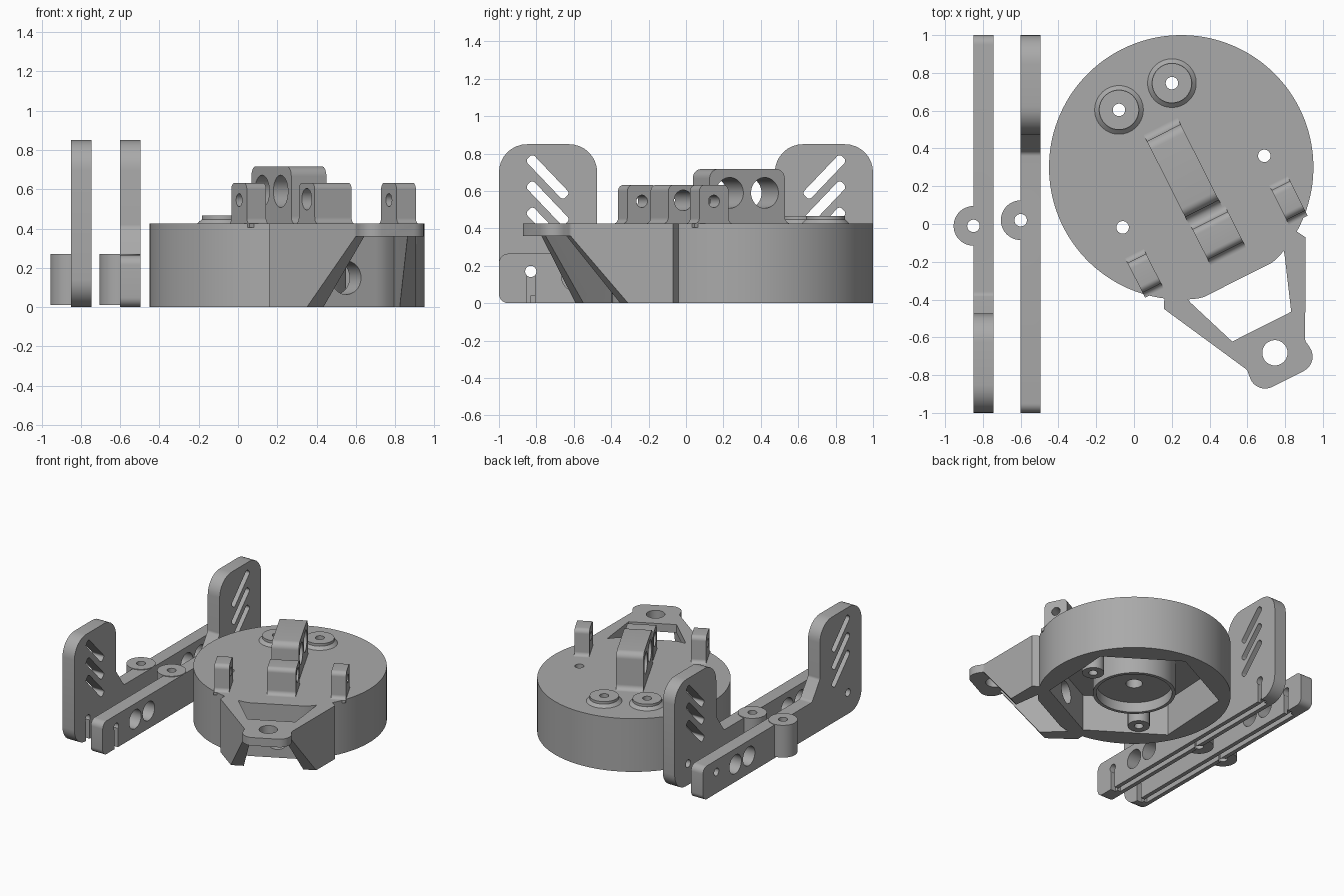
import bpy, bmesh
from math import sin, cos, tan, pi, radians
from mathutils import Matrix, Vector

if "Cube" in bpy.data.objects:
    bpy.data.objects.remove(bpy.data.objects["Cube"])

gray = bpy.data.materials.new("matte gray")
gray.use_nodes = True
gray.diffuse_color = (0.4, 0.4, 0.4, 1)
gray.node_tree.nodes["Principled BSDF"].inputs["Base Color"].default_value = (0.4, 0.4, 0.4, 1)


def circle(x, y, r, n=48):
    return [(x + r * cos(2 * pi * i / n), y + r * sin(2 * pi * i / n)) for i in range(n)]


def rounded(corners, steps=8):
    """Polygon from (x, y, radius) corners, each corner filleted."""
    out = []
    for i, (x, y, r) in enumerate(corners):
        p = Vector((x, y))
        if r == 0:
            out.append((x, y))
            continue
        a = (Vector(corners[i - 1][:2]) - p).normalized()
        b = (Vector(corners[(i + 1) % len(corners)][:2]) - p).normalized()
        half = a.angle(b) / 2
        centre = p + (a + b).normalized() * (r / sin(half))
        start = p + a * (r / tan(half)) - centre
        turn = start.angle_signed(p + b * (r / tan(half)) - centre)
        for k in range(steps + 1):
            q = start @ Matrix.Rotation(turn * k / steps, 2)
            if (start @ Matrix.Rotation(turn, 2) - (p + b * (r / tan(half)) - centre)).length > 1e-3:
                q = start @ Matrix.Rotation(-turn * k / steps, 2)
            out.append(tuple(centre + q))
    return out


def prism(name, pts, t0, t1, axis="Z", taper=1.0):
    """Extrude an outline along Z (x, y outline) or X (y, z outline)."""
    bm = bmesh.new()
    mid = sum((Vector(p) for p in pts), Vector((0, 0))) / len(pts)
    rings = []
    for t, s in ((t0, 1), (t1, taper)):
        ring = [mid + (Vector(p) - mid) * s for p in pts]
        rings.append([bm.verts.new((a, b, t) if axis == "Z" else (t, a, b)) for a, b in ring])
    n = len(pts)
    bm.faces.new(rings[0])
    bm.faces.new(rings[1])
    for i in range(n):
        j = (i + 1) % n
        bm.faces.new((rings[0][i], rings[0][j], rings[1][j], rings[1][i]))
    bmesh.ops.recalc_face_normals(bm, faces=bm.faces)
    mesh = bpy.data.meshes.new(name)
    bm.to_mesh(mesh)
    bm.free()
    mesh.materials.append(gray)
    obj = bpy.data.objects.new(name, mesh)
    bpy.context.collection.objects.link(obj)
    return obj


def combine(obj, tools, operation="DIFFERENCE"):
    for tool in tools:
        mod = obj.modifiers.new("combine", "BOOLEAN")
        mod.operation, mod.solver, mod.object = operation, "EXACT", tool
        bpy.context.view_layer.objects.active = obj
        bpy.ops.object.modifier_apply(modifier=mod.name)
        bpy.data.objects.remove(tool)


def hole(x, y, r, z0=-0.1, z1=1.0, axis="Z"):
    return prism("cutter", circle(x, y, r), z0, z1, axis)


TOP = 0.425
parts = []

# Round housing with one flat side, built in its own frame
housing = prism("housing", [(x, max(y, -0.667)) for x, y in circle(0, 0, 0.70, 128)], 0, TOP)
hexagon = circle(0, 0, 0.62, 6)
combine(housing, [prism("pocket", hexagon, -0.1, 0.29)])
parts.append(housing)

# Arm with two sloping legs and a bolt eye
half = [(0.39, -0.575, 0), (0.42, -0.627, 0), (0.172, -1.115, 0.03), (0.19, -1.255, 0.085)]
outline = half + [(-x, y, r) for x, y, r in reversed(half)]
arm = prism("arm", rounded(outline), 0, TOP)
window = [(0.277, -0.667), (0.175, -0.945), (-0.175, -0.945), (-0.277, -0.667)]
window_back = [(0.31, -0.5), (0.31, -0.56), *window, (-0.31, -0.56), (-0.31, -0.5)]
under = [(0.277, -0.667), (0.06, -1.3), (-0.06, -1.3), (-0.277, -0.667)]
slope = [(-0.84, 0), (-1.115, 0.36), (-1.4, 0.36), (-1.4, -0.1), (-0.764, -0.1)]
combine(arm, [prism("window_cutter", window_back, -0.1, 0.6),
              prism("under_cutter", under, -0.1, 0.36),
              prism("slope_cutter", slope, -0.6, 0.6, "X"),
              hole(0, -1.10, 0.067)])
parts.append(arm)

# Cable opening in the flat side
opening = hole(0, 0.15, 0.085, 0.45, 0.8)
opening.data.transform(Matrix.Rotation(radians(90), 4, "X"))
combine(housing, [opening])

# Screw posts inside, raised bosses on top
for side in (-1, 1):
    post = prism("screw_post", circle(side * 0.42, -0.144, 0.08), 0, 0.35)
    combine(post, [hole(side * 0.42, -0.144, 0.033)])
    boss = prism("top_boss", circle(side * 0.157, 0.42, 0.105), TOP - 0.03, 0.467)
    flare = prism("boss_flare", circle(side * 0.157, 0.42, 0.13), TOP - 0.001, TOP + 0.022, taper=0.81)
    combine(boss, [flare], "UNION")
    combine(boss, [hole(side * 0.157, 0.42, 0.033)])
    combine(housing, [hole(side * 0.157, 0.42, 0.033), hole(side * 0.42, -0.144, 0.033)])
    parts += [post, boss]

# Shallow cup hanging in the pocket
cup = prism("inner_cup", circle(0, 0, 0.30, 64), 0.02, 0.3)
combine(cup, [hole(0, 0, 0.275, -0.1, 0.1), hole(0, 0, 0.06, 0, 0.25)])
parts.append(cup)


# Upright lugs with rounded tops, flared feet and cross holes
def lug(name, x, y, width, length, top, foot, crown, holes):
    side = [(length + foot, TOP - 0.02, 0), (length + foot, TOP, 0),
            (length, TOP, foot * 0.95), (length, top, crown)]
    profile = rounded([(y + a, z, r) for a, z, r in side]
                      + [(y - a, z, r) for a, z, r in reversed(side)])
    obj = prism(name, profile, x - width, x + width, "X")
    combine(obj, [hole(y + dy, z, r, x - 0.3, x + 0.3, "X") for dy, z, r in holes])
    parts.append(obj)


lug("large_lug", 0, -0.02, 0.10, 0.225, 0.717, 0.04, 0.05,
    [(-0.105, 0.59, 0.082), (0.105, 0.59, 0.082)])
lug("middle_lug", 0.01, -0.41, 0.105, 0.09, 0.633, 0.035, 0.035, [(0, 0.55, 0.055)])
for side, word in ((-1, "right"), (1, "left")):
    lug(word + "_lug", side * 0.427, -0.412, 0.055, 0.088, 0.633, 0.03, 0.035, [(0, 0.545, 0.033)])

frame = Matrix.Translation((0.25, 0.30, 0)) @ Matrix.Rotation(radians(26.8), 4, "Z")
for obj in parts:
    obj.data.transform(frame)


# Two long rails, each with a slotted fin at one end
def rail(name, x0, x1, boss_y, flip):
    profile = rounded([(-1, 0, 0.14), (-1, 0.85, 0.15), (-0.475, 0.85, 0.15), (-0.475, 0.41, 0.03),
                       (-0.375, 0.265, 0.03), (1, 0.265, 0.05), (1, 0, 0.05)])

    def place(pts):
        return [(flip * y, z) for y, z in pts]

    obj = prism(name, place(profile), x0, x1, "X")
    eye = prism("eye", circle(x0, boss_y, 0.105), 0.012, 0.27)
    combine(obj, [eye], "UNION")
    cutters = [hole(x0, boss_y, 0.033)]
    # diagonal slots in the fin
    w = 0.019
    for z in (0.78, 0.64, 0.50):
        bar = [(-0.84 - w, z - w, w), (-0.64 - w, z - 0.21 - w, w),
               (-0.64 + w, z - 0.21 + w, w), (-0.84 + w, z + w, w)]
        cutters.append(prism("slot", place(rounded(bar)), x0 - 0.1, x1 + 0.1, "X"))
    # round windows and end keyholes
    cutters += [hole(flip * y, 0.14, 0.075, x0 - 0.1, x1 + 0.1, "X") for y in (0.42, 0.59)]
    for y in (-0.83, 0.83):
        cutters.append(hole(y, 0.17, 0.03, x0 - 0.1, x1 + 0.1, "X"))
        key = [(y - 0.022, -0.1), (y + 0.022, -0.1), (y + 0.022, 0.17), (y - 0.022, 0.17)]
        cutters.append(prism("key", key, x0 + 0.06, x1 + 0.1, "X"))
    # groove along the underside
    xm = (x0 + x1) / 2
    groove = [(xm - 0.02, -0.83), (xm + 0.02, -0.83), (xm + 0.02, 0.83), (xm - 0.02, 0.83)]
    cutters.append(prism("groove", groove, -0.1, 0.04))
    combine(obj, cutters)
    parts.append(obj)


rail("outer_rail", -0.85, -0.745, -0.01, 1)
rail("inner_rail", -0.60, -0.495, 0.02, -1)

# Smooth shading with crisp edges
bpy.ops.object.select_all(action="DESELECT")
for obj in parts:
    obj.select_set(True)
bpy.context.view_layer.objects.active = housing
bpy.ops.object.shade_smooth_by_angle(angle=radians(30))
